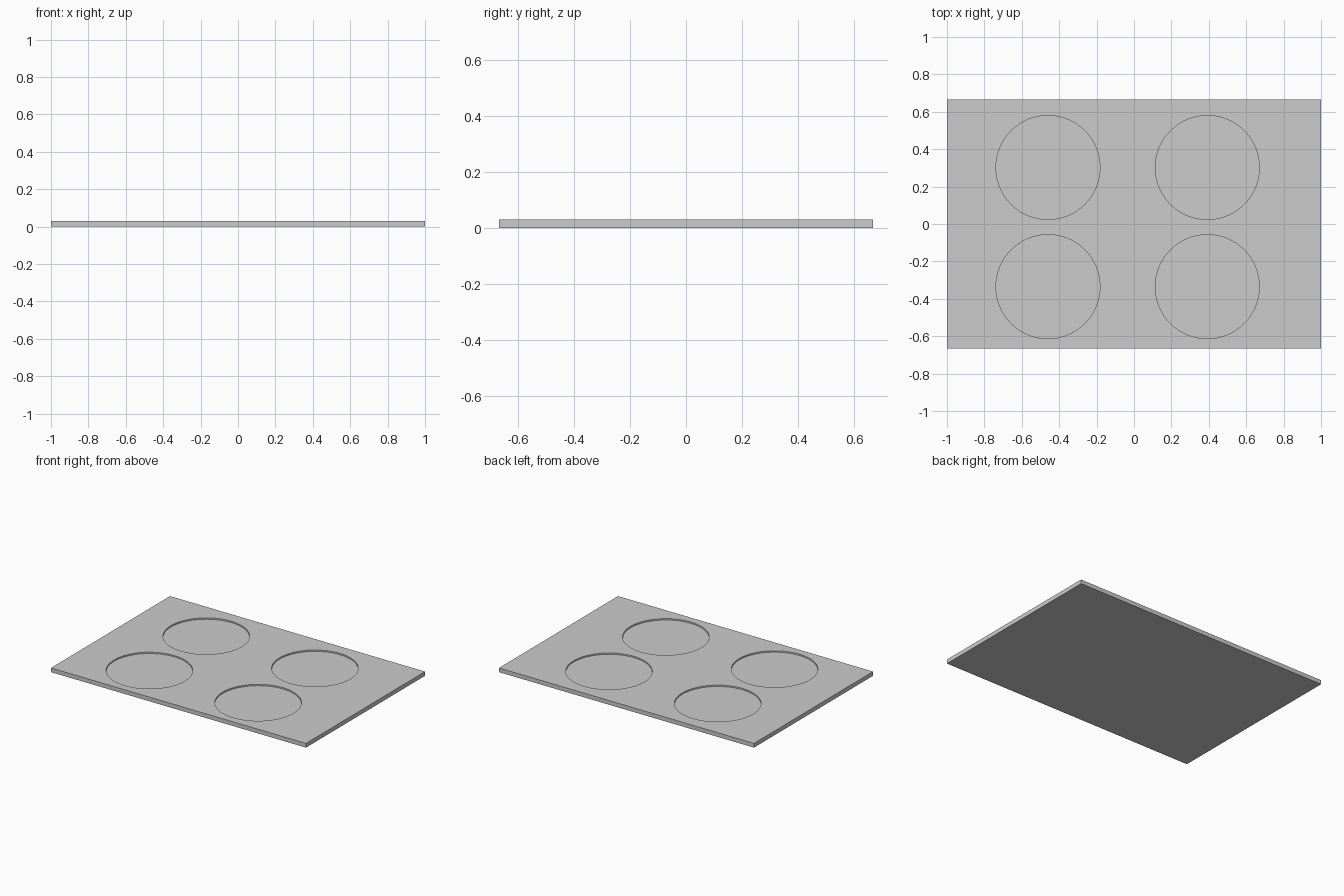
import bpy, bmesh

if "Cube" in bpy.data.objects:
    bpy.data.objects.remove(bpy.data.objects["Cube"])

W, D, H = 2.0, 1.333, 0.03      # plate size
R, DEPTH = 0.278, 0.01          # round recesses
CENTRES = [(x, y) for x in (-0.46, 0.392) for y in (-0.335, 0.302)]


def mesh_object(name, bm):
    mesh = bpy.data.meshes.new(name)
    bm.to_mesh(mesh)
    bm.free()
    obj = bpy.data.objects.new(name, mesh)
    bpy.context.collection.objects.link(obj)
    return obj


# flat plate
bm = bmesh.new()
bmesh.ops.create_cube(bm, size=1)
bmesh.ops.scale(bm, vec=(W, D, H), verts=bm.verts)
bmesh.ops.translate(bm, vec=(0, 0, H / 2), verts=bm.verts)
plate = mesh_object("hob_plate", bm)

# four round cutters, reaching above the top face
bm = bmesh.new()
for x, y in CENTRES:
    disc = bmesh.ops.create_cone(bm, cap_ends=True, segments=64,
                                 radius1=R, radius2=R, depth=0.1)
    bmesh.ops.translate(bm, vec=(x, y, H - DEPTH + 0.05), verts=disc["verts"])
cutter = mesh_object("recess_cutter", bm)
cutter.hide_render = True
cutter.hide_set(True)

# shallow round recesses in the top
cut = plate.modifiers.new("recesses", 'BOOLEAN')
cut.operation = 'DIFFERENCE'
cut.solver = 'EXACT'
cut.object = cutter

# smooth recess walls with sharp rims
bpy.context.view_layer.objects.active = plate
plate.select_set(True)
bpy.ops.object.modifier_apply(modifier=cut.name)
bpy.data.objects.remove(cutter)
bpy.ops.object.shade_smooth_by_angle(angle=0.5)
